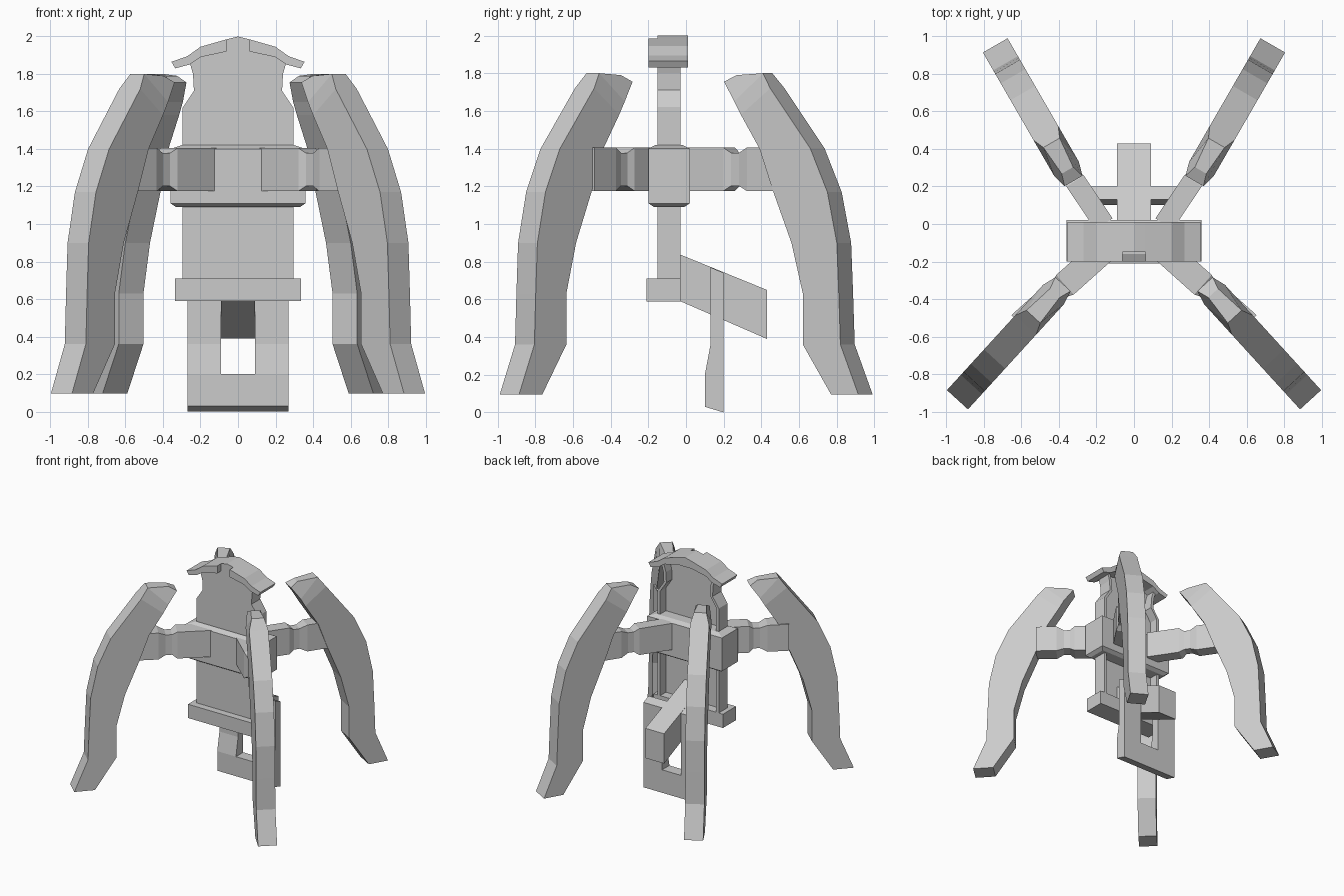
import bpy, bmesh
from math import radians, cos, sin
from mathutils import Vector

cube = bpy.data.objects.get("Cube")
if cube:
    bpy.data.objects.remove(cube, do_unlink=True)

grey = bpy.data.materials.new("plain grey")
grey.use_nodes = True
colour = (0.6, 0.6, 0.6, 1)
grey.diffuse_color = colour
grey.node_tree.nodes["Principled BSDF"].inputs["Base Color"].default_value = colour


def loft(name, rings):
    """Bridge a chain of equal rings and cap both ends."""
    bm = bmesh.new()
    loops = [[bm.verts.new(p) for p in ring] for ring in rings]
    n = len(loops[0])
    for a, b in zip(loops, loops[1:]):
        for i in range(n):
            j = (i + 1) % n
            bm.faces.new((a[i], a[j], b[j], b[i]))
    bm.faces.new(loops[0][::-1])
    bm.faces.new(loops[-1])
    bmesh.ops.recalc_face_normals(bm, faces=bm.faces)
    mesh = bpy.data.meshes.new(name)
    bm.to_mesh(mesh)
    bm.free()
    mesh.materials.append(grey)
    obj = bpy.data.objects.new(name, mesh)
    bpy.context.collection.objects.link(obj)
    return obj


def front_prism(name, outline, y0, y1):
    """Extrude an (x, z) outline along y."""
    return loft(name, [[(x, y, z) for x, z in outline] for y in (y0, y1)])


def side_prism(name, outline, x0, x1):
    """Extrude a (y, z) outline along x."""
    return loft(name, [[(x, y, z) for y, z in outline] for x in (x0, x1)])


def slab(hx, y0, y1, z):
    return [(-hx, y0, z), (hx, y0, z), (hx, y1, z), (-hx, y1, z)]


def mirrored(points):
    return points + [(-x, z) for x, z in reversed(points) if x > 0]


# Body: front panel with side rims leaving a recess at the back
edge = [(0.295, 0.62), (0.295, 1.62), (0.235, 1.71), (0.24, 1.8), (0.26, 1.87)]
front_prism("body_panel", mirrored(edge + [(0.2, 1.92), (0, 1.96)]), -0.15, -0.11)
for side, s in (("left", 1), ("right", -1)):
    rim = edge + [(x - 0.025, z) for x, z in reversed(edge)]
    front_prism(side + "_body_rim", [(s * x, z) for x, z in rim], -0.11, -0.03)

# Band around the middle and ledge at the bottom
loft("middle_band", [slab(0.33, -0.17, -0.01, 1.09), slab(0.36, -0.2, 0.02, 1.11),
                     slab(0.36, -0.2, 0.02, 1.4), slab(0.3, -0.16, -0.02, 1.42)])
loft("bottom_ledge", [slab(0.335, -0.21, -0.03, z) for z in (0.59, 0.71)])

# Arched roof, notched in the middle of the front
top = [(0.06, 1.985), (0.2, 1.945), (0.27, 1.895), (0.355, 1.865)]
under = [(0.335, 1.83), (0.26, 1.85), (0.2, 1.89), (0.06, 1.92)]
half = top + under
front_prism("roof_arch", [(0, 2.0)] + half + [(-x, z) for x, z in reversed(half)], -0.15, 0.01)
for side, s in (("left", 1), ("right", -1)):
    front_prism(side + "_roof_front", [(s * x, z) for x, z in half], -0.2, -0.15)

# Sloping rear beam and the hanging frame
side_prism("rear_beam", [(-0.11, 0.87), (-0.11, 0.62), (-0.03, 0.59), (0.43, 0.39), (0.43, 0.65)],
           -0.09, 0.09)
post = [(0.2, 0.0), (0.1, 0.03), (0.1, 0.2), (0.13, 0.36), (0.13, 0.77), (0.2, 0.74)]
for side, s in (("left", 1), ("right", -1)):
    side_prism(side + "_frame_post", post, s * 0.09, s * 0.27)
side_prism("frame_bar", post[:3] + [(0.2, 0.2)], -0.09, 0.09)

# Leg sections: outer reach, outer height, outer half width, then the same for inner
W = 0.076
LEG = [(0.33, 1.79, 0.035, 0.265, 1.755, 0.055), (0.5, 1.8, 0.05, 0.34, 1.65, W),
       (0.56, 1.72, W, 0.38, 1.58, W), (0.806, 1.4, W, 0.494, 1.4, W),
       (0.91, 1.17, W, 0.575, 1.18, W), (0.968, 0.9, W, 0.69, 0.9, W),
       (0.98, 0.63, W, 0.76, 0.63, W), (0.99, 0.36, W, 0.76, 0.36, W),
       (1.10, 0.095, W, 0.933, 0.095, W)]


def leg(name, s, origin, angle, arm_start, arm_half):
    out = Vector((s * cos(angle), sin(angle), 0))
    across = Vector((-out.y, out.x, 0))
    base = Vector((s * origin[0], origin[1], 0))

    def at(r, w, z):
        return base + out * r + across * w + Vector((0, 0, z))

    loft(name, [[at(ro, -wo, zo), at(ro, wo, zo), at(ri, wi, zi), at(ri, -wi, zi)]
                for ro, zo, wo, ri, zi, wi in LEG])

    # Arm with a pinched joint, running from the band into the leg
    start = Vector((s * arm_start[0], arm_start[1], 0))
    joint = base + out * 0.36
    run = (joint - start).normalized()
    normal = Vector((-run.y, run.x, 0))
    reach = (joint - start).length
    rings = []
    for d, k in ((0, 1), (reach - 0.1, 1), (reach - 0.06, 0.75), (reach - 0.01, 0.75),
                 (reach + 0.05, 1), (reach + 0.22, 1)):
        low, high = 1.285 - 0.11 * k, 1.295 + 0.11 * k
        rings.append([start + run * d + normal * (arm_half * k * w) + Vector((0, 0, z))
                      for w, z in ((-1, low), (1, low), (1, high), (-1, high))])
    loft(name.replace("leg", "arm"), rings)


for side, s in (("left", 1), ("right", -1)):
    leg("front_" + side + "_leg", s, (0.2, -0.125), radians(-47.6), (0.14, -0.12), 0.07)
    leg("back_" + side + "_leg", s, (0.19, 0), radians(60), (0.16, 0.0), 0.055)

# The front legs aim towards -y, so each part is already in its final place
